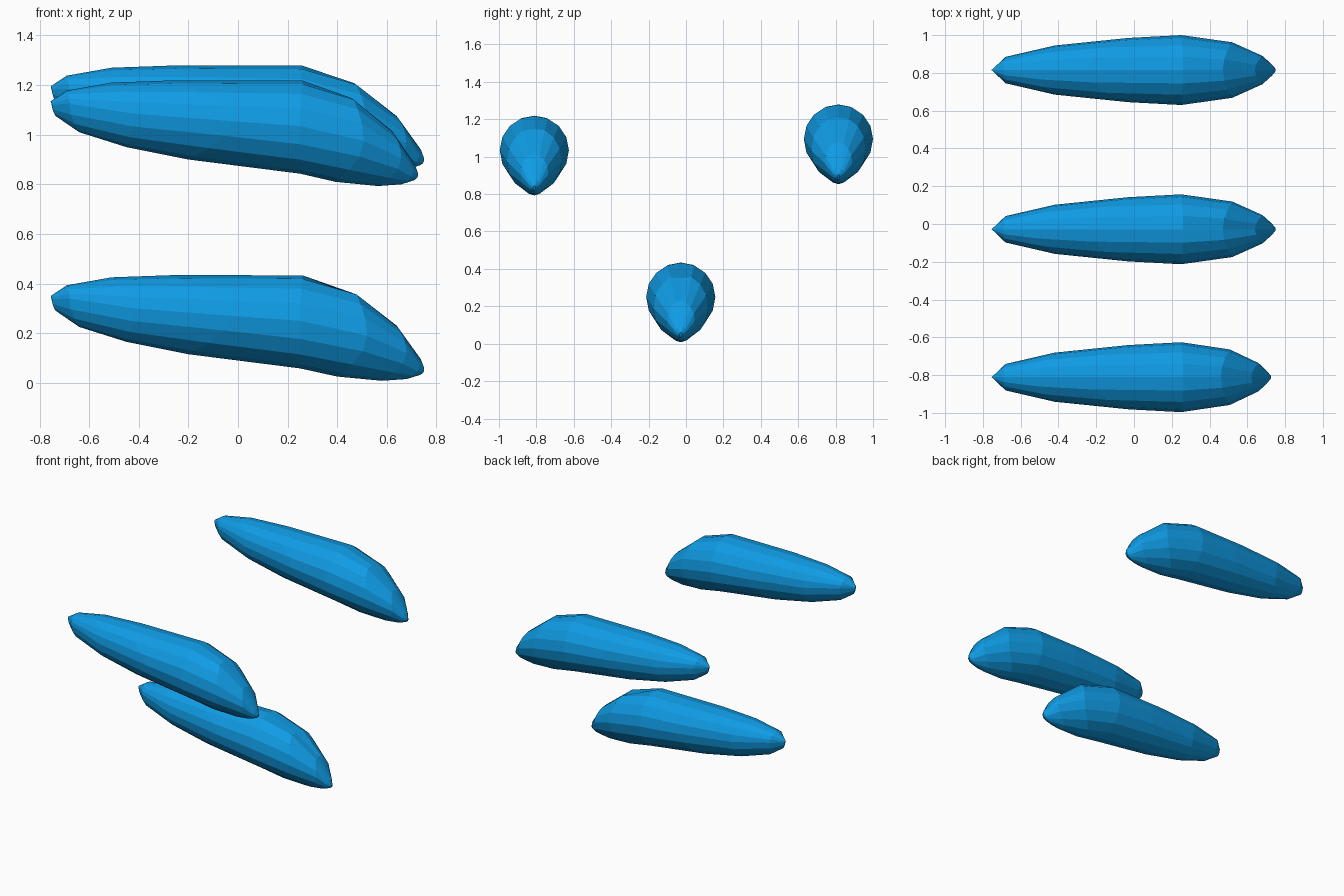
import bpy
import bmesh
import math

default_cube = bpy.data.objects.get("Cube")
if default_cube:
    bpy.data.objects.remove(default_cube, do_unlink=True)

SIDES = 16
SHOULDER_X = 0.26

# Cross-sections from tail to nose:
# top x, top z, side x, side z, half width, bottom x, bottom z
SECTIONS = [
    (-.755, .35, -.75, .335, .003, -.735, .29),
    (-.69, .393, -.68, .34, .07, -.64, .225),
    (-.51, .425, -.42, .30, .13, -.45, .165),
    (-.26, .434, -.03, .27, .17, -.2, .115),
    (.26, .433, .25, .25, .185, .25, .058),
    (.47, .37, .52, .19, .147, .4, .025),
    (.64, .23, .68, .12, .075, .58, .008),
    (.737, .095, .73, .065, .03, .68, .015),
    (.75, .06, .75, .05, .006, .735, .032),
]


def make_material(name, colour):
    material = bpy.data.materials.new(name)
    material.use_nodes = True
    material.diffuse_color = colour
    shader = material.node_tree.nodes["Principled BSDF"]
    shader.inputs["Base Color"].default_value = colour
    shader.inputs["Roughness"].default_value = 0.6
    return material


def section_point(section, index, nose_scale):
    """Point on an egg-shaped ring made of an upper and a lower half ellipse."""
    top_x, top_z, side_x, side_z, width, bottom_x, bottom_z = section
    angle = math.tau * index / SIDES
    rise = math.cos(angle)
    end_x, end_z = (top_x, top_z) if rise > 0 else (bottom_x, bottom_z)
    x = side_x + (end_x - side_x) * rise * rise
    z = side_z + (end_z - side_z) * abs(rise)
    if x > SHOULDER_X:
        x = SHOULDER_X + (x - SHOULDER_X) * nose_scale
    return x, width * math.sin(angle), z


def make_pod(name, y, z, nose_scale, dent, material):
    """Loft the sections into a closed pod with a shallow dent above its nose."""
    bm = bmesh.new()
    rings = [
        [bm.verts.new(section_point(section, i, nose_scale)) for i in range(SIDES)]
        for section in SECTIONS
    ]
    for ring, following in zip(rings, rings[1:]):
        for i in range(SIDES):
            j = (i + 1) % SIDES
            bm.faces.new((ring[i], ring[j], following[j], following[i]))
    bm.faces.new(rings[0])
    bm.faces.new(rings[-1])

    # Dent on the centre line where the nose starts to fall
    rings[5][0].co.z -= dent

    bmesh.ops.recalc_face_normals(bm, faces=bm.faces)
    mesh = bpy.data.meshes.new(name)
    bm.to_mesh(mesh)
    bm.free()
    mesh.materials.append(material)
    pod = bpy.data.objects.new(name, mesh)
    pod.location = (0, y, z)
    bpy.context.collection.objects.link(pod)
    return pod


blue = make_material("bright_blue", (0.005, 0.33, 0.78, 1))

# Three pods: one low in the middle, two raised at the sides
make_pod("middle_pod", -.028, 0, 1, .02, blue)
make_pod("front_pod", -.811, .785, .95, .008, blue)
make_pod("back_pod", .815, .845, 1, .008, blue)
